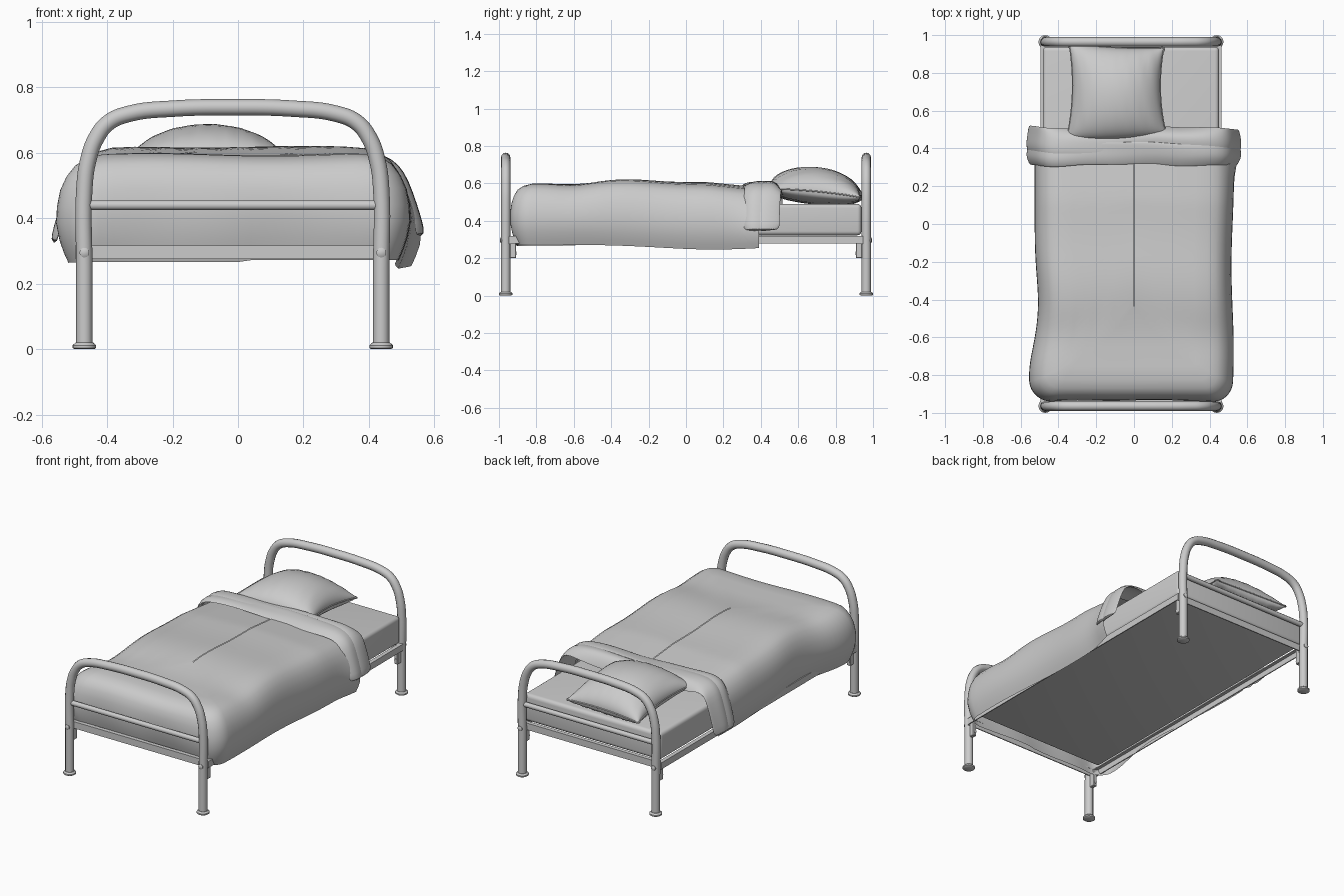
import bpy, bmesh
from math import sin, cos, pi, exp, radians
from mathutils import Vector

if "Cube" in bpy.data.objects:
    bpy.data.objects.remove(bpy.data.objects["Cube"])

CX = -0.016          # the frame sits a little left of centre
HW = 0.4535          # half distance between legs


def finish(name, bm, angle=None):
    bmesh.ops.remove_doubles(bm, verts=bm.verts, dist=1e-5)
    bmesh.ops.recalc_face_normals(bm, faces=bm.faces)
    me = bpy.data.meshes.new(name)
    bm.to_mesh(me)
    bm.free()
    ob = bpy.data.objects.new(name, me)
    bpy.context.collection.objects.link(ob)
    if angle != 0:
        me.shade_smooth()
        if angle:
            me.set_sharp_from_angle(angle=radians(angle))
    return ob


def loft(name, rows, close=False, caps=False, angle=None):
    """Skin a list of equally long point rows."""
    bm = bmesh.new()
    vs = [[bm.verts.new(p) for p in r] for r in rows]
    n = len(rows[0])
    for a, b in zip(vs, vs[1:]):
        for i in range(n if close else n - 1):
            j = (i + 1) % n
            bm.faces.new((a[i], a[j], b[j], b[i]))
    if caps:
        bm.faces.new(vs[0])
        bm.faces.new(vs[-1])
    return finish(name, bm, angle)


def tube(name, pts, r):
    cu = bpy.data.curves.new(name, 'CURVE')
    cu.dimensions = '3D'
    cu.bevel_depth, cu.bevel_resolution, cu.resolution_u = r, 4, 6
    cu.use_fill_caps = True
    sp = cu.splines.new('BEZIER')
    sp.bezier_points.add(len(pts) - 1)
    for bp, p in zip(sp.bezier_points, pts):
        bp.co = p
        bp.handle_left_type = bp.handle_right_type = 'AUTO'
    ob = bpy.data.objects.new(name, cu)
    bpy.context.collection.objects.link(ob)
    bpy.ops.object.select_all(action='DESELECT')
    ob.select_set(True)
    bpy.context.view_layer.objects.active = ob
    bpy.ops.object.convert(target='MESH')
    return ob


def box(name, lo, hi, bevel=0, seg=1):
    bm = bmesh.new()
    bmesh.ops.create_cube(bm, size=1)
    lo, hi = Vector(lo), Vector(hi)
    for v in bm.verts:
        v.co = (lo + hi) / 2 + v.co * (hi - lo)
    if bevel:
        bmesh.ops.bevel(bm, geom=bm.edges[:], offset=bevel, segments=seg, profile=0.5, affect='EDGES')
    return finish(name, bm, 40 if seg > 1 else 0)


def lathe(name, prof, origin, axis='Z', n=20):
    rows = []
    for r, h in prof:
        ring = [(r * cos(2 * pi * i / n), r * sin(2 * pi * i / n), h) for i in range(n)]
        if axis == 'Y':
            ring = [(x, z, y) for x, y, z in ring]
        rows.append([Vector(p) + Vector(origin) for p in ring])
    return loft(name, rows, close=True, caps=True, angle=40)


# Head and foot ends: arched tube, crossbar, feet, bolts, brackets
half = [(1, 0.005), (1, 0.25), (1, 0.49), (0.975, 0.575), (0.92, 0.645), (0.835, 0.693),
        (0.7, 0.719), (0.4, 0.735), (0, 0.739)]
arch = [(-u, z) for u, z in half] + half[-2::-1]
for end, s in (("foot", -1), ("head", 1)):
    y = 0.964 * s
    tube(end + "_arch", [(CX + u * HW, y, z) for u, z in arch], 0.025)
    tube(end + "_crossbar", [(CX - HW, y, 0.44), (CX + HW, y, 0.44)], 0.015)
    for side, t in (("left", -1), ("right", 1)):
        x = CX + HW * t
        tag = end + "_" + side
        lathe(tag + "_foot_cap", [(0.03, 0), (0.036, 0.004), (0.036, 0.012), (0.027, 0.02)], (x, y, 0))
        lathe(tag + "_bolt", [(0.015, 0.02 * s), (0.015, 0.026 * s), (0.008, 0.03 * s)], (x, y, 0.295), 'Y', 12)
        ys = sorted((0.908 * s, 0.942 * s))
        box(tag + "_bracket", (x - 0.012, ys[0], 0.2), (x + 0.012, ys[1], 0.31), 0.003)
        lathe(tag + "_bracket_bolt", [(0.01, -0.02), (0.01, 0.02)], (x, 0.925 * s, 0.225), 'Y', 10)

# Angle-iron base frame
X0, X1, Y1 = CX - 0.48, CX + 0.478, 0.945
for t, n, xo in ((1, "left", X0), (-1, "right", X1)):
    xs = sorted((xo, xo + 0.006 * t))
    box(n + "_rail_web", (xs[0], -Y1, 0.278), (xs[1], Y1, 0.318))
    xs = sorted((xo, xo + 0.025 * t))
    box(n + "_rail_lip", (xs[0], -Y1, 0.312), (xs[1], Y1, 0.318))
for s, n in ((-1, "front"), (1, "back")):
    ys = sorted((Y1 * s, (Y1 - 0.006) * s))
    box(n + "_rail_web", (X0, ys[0], 0.276), (X1, ys[1], 0.316))
    ys = sorted((Y1 * s, (Y1 - 0.025) * s))
    box(n + "_rail_lip", (X0, ys[0], 0.311), (X1, ys[1], 0.317))

# Mattress
box("mattress", (-0.482, -0.895, 0.322), (0.45, 0.938, 0.49), 0.022, 4)

# Duvet: U-shaped layers from hem to middle of the top
layers = [(0.036, 0.272), (0.024, 0.3), (0.01, 0.34), (0, 0.39), (0.002, 0.44), (0.012, 0.49), (0.03, 0.53),
          (0.055, 0.562), (0.085, 0.582), (0.13, 0.594), (0.2, 0.598), (0.3, 0.6), (0.41, 0.602), (0.52, 0.603)]
rows = []
for d, z in layers:
    W, y0 = 0.522 - d, -0.945 + 0.8 * min(d, 0.05) + max(0, d - 0.05)
    r = min(W, max(0.11 - 0.5 * d, 0.02))
    ye = 0.39 - 0.12 * max(0, z - 0.35)
    side = [(W, ye + (y0 + r - ye) * i / 30) for i in range(30)]
    corner = [(W - r + r * cos(a), y0 + r - r * sin(a)) for a in [pi / 2 * i / 8 for i in range(9)]]
    front = [((W - r) * (1 - i / 10), y0) for i in range(1, 11)]
    right = side + corner + front
    u = right + [(-x, y) for x, y in right[-2::-1]]
    row = []
    for x, y in u:
        k = min(1, abs(x) / 0.5)
        top = min(1, max(0, (z - 0.35) / 0.2))
        low = 1 - top
        dz = top * (0.018 * exp(-((y + 0.32) / 0.2) ** 2) - 0.025 * max(0, (y - 0.12) / 0.25)
                    - 0.012 * exp(-((y + 0.6) / 0.12) ** 2) + 0.004 * sin(9 * x + 3 * y))
        if x > 0:
            dx = 0.006 * sin(7 * y) + 0.045 * low * exp(-((y - 0.42) / 0.12) ** 2)
            dz -= low * 0.026 * exp(-((y - 0.15) / 0.4) ** 2)
        else:
            dx = -0.03 * exp(-((y + 0.8) / 0.17) ** 2) + 0.018 * exp(-((y + 0.42) / 0.2) ** 2) - 0.004
            dz -= low * 0.008 * sin(6 * y)
        # the foot end tucks in behind the rail between the legs
        dy = low * (0.018 + 0.005 * sin(14 * x)) * max(0, 1 - (x / 0.47) ** 4) if y < -0.85 else 0
        row.append((x + dx * k, y + dy, z + dz))
    rows.append(row)
loft("duvet", rows)

# Turned-down sheet: flattened folds swept over the bed
path = [(-0.565, 0.325), (-0.555, 0.37), (-0.535, 0.44), (-0.51, 0.51), (-0.485, 0.562), (-0.44, 0.594),
        (-0.37, 0.604), (-0.25, 0.607), (-0.12, 0.606), (0, 0.604), (0.12, 0.604), (0.25, 0.604), (0.37, 0.6),
        (0.44, 0.586), (0.485, 0.555), (0.51, 0.51), (0.535, 0.44), (0.552, 0.385), (0.56, 0.345)]


def sheet(name, ya, yb, thick, droop, phase):
    rows = []
    for i, (px, pz) in enumerate(path):
        a = Vector(path[max(0, i - 1)])
        b = Vector(path[min(len(path) - 1, i + 1)])
        t = (b - a).normalized()
        nx, nz = -t.y, t.x
        row = []
        for j in range(28):
            w = 2 * pi * j / 28
            v = cos(w)
            y = (ya + yb) / 2 + (yb - ya) / 2 * v + 0.006 * sin(8 * px + phase) + 0.006 * sin(19 * px)
            h = thick * sin(w) * (0.75 + 0.25 * v)
            h += 0.006 * sin(26 * y + 5 * px + phase) - 0.016 * max(0, -v) ** 2
            # rear edge settles on the mattress in the middle
            h -= droop * max(0, v) ** 3 * max(0, nz) * max(0, 1 - (px / 0.48) ** 4)
            row.append((px + nx * h, y, pz + nz * h))
        rows.append(row)
    ob = loft(name, rows, close=True, caps=True, angle=60)
    m = ob.modifiers.new("smooth_surface", 'SUBSURF')
    m.levels = m.render_levels = 1


sheet("sheet_fold_back", 0.345, 0.512, 0.009, 0.075, 0.5)
sheet("sheet_fold_front", 0.312, 0.43, 0.007, 0.0, 2.0)


# Pillow: two puffed grids with pinched edges, front edge resting on the sheet
def seam(u, v):
    return (-0.093 + u * (0.256 - 0.024 * (1 - v * v)) - 0.006 * v * u,
            0.705 + v * (0.238 - 0.01 * (1 - u * u)) - 0.012 * u * v + 0.03 * min(0, v) * (1 - u * u),
            0.556 - 0.022 * v - 0.008 * u * u * v * v)


N = 28
for name, sgn, hgt, power in (("pillow_top", 1, 0.13, 0.5), ("pillow_bottom", -1, 0.07, 0.35)):
    rows = []
    for i in range(N + 1):
        v = sin(pi / 2 * (2 * i / N - 1))
        row = []
        for j in range(N + 1):
            u = sin(pi / 2 * (2 * j / N - 1))
            x, y, z = seam(u, v)
            puff = max(0, (1 - u * u) * (1 - v * v)) ** power
            z += sgn * hgt * puff + 0.004 * sin(22 * u + 5 * v) * puff * abs(v)
            row.append((x, y, max(z, 0.488)))
        rows.append(row)
    loft(name, rows)

# Pillow seam piping
edge = []
for k in range(64):
    q, f = divmod(k, 16)
    f = f / 8 - 1
    edge.append(seam(*[(f, -1), (1, f), (-f, 1), (-1, -f)][q]))
tube("pillow_piping", edge + edge[:1], 0.004)
